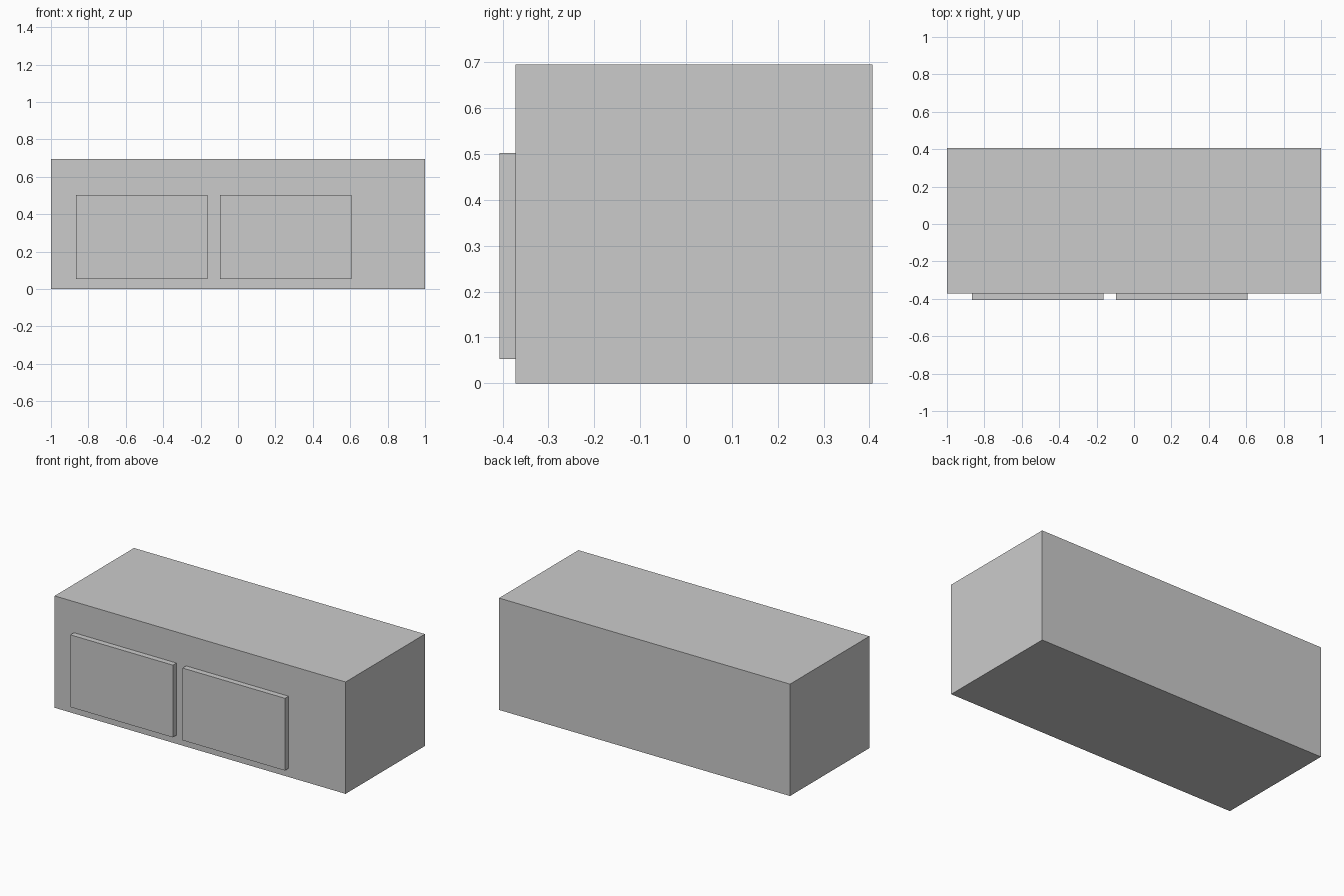
import bpy
from mathutils import Vector

if "Cube" in bpy.data.objects:
    bpy.data.objects.remove(bpy.data.objects["Cube"])


def box(name, lo, hi):
    """Add a box spanning two opposite corners."""
    lo, hi = Vector(lo), Vector(hi)
    bpy.ops.mesh.primitive_cube_add(size=1, location=(lo + hi) / 2)
    obj = bpy.context.object
    obj.name = name
    obj.scale = hi - lo
    bpy.ops.object.transform_apply(location=False, rotation=False, scale=True)
    return obj


FRONT = -0.372

# Main cabinet block
box("cabinet_body", (-1, FRONT, 0), (1, 0.407, 0.695))

# Two raised front panels, offset towards the left
for name, x in (("left_door_panel", -0.867), ("right_door_panel", -0.096)):
    box(name, (x, -0.407, 0.053), (x + 0.704, FRONT, 0.502))
